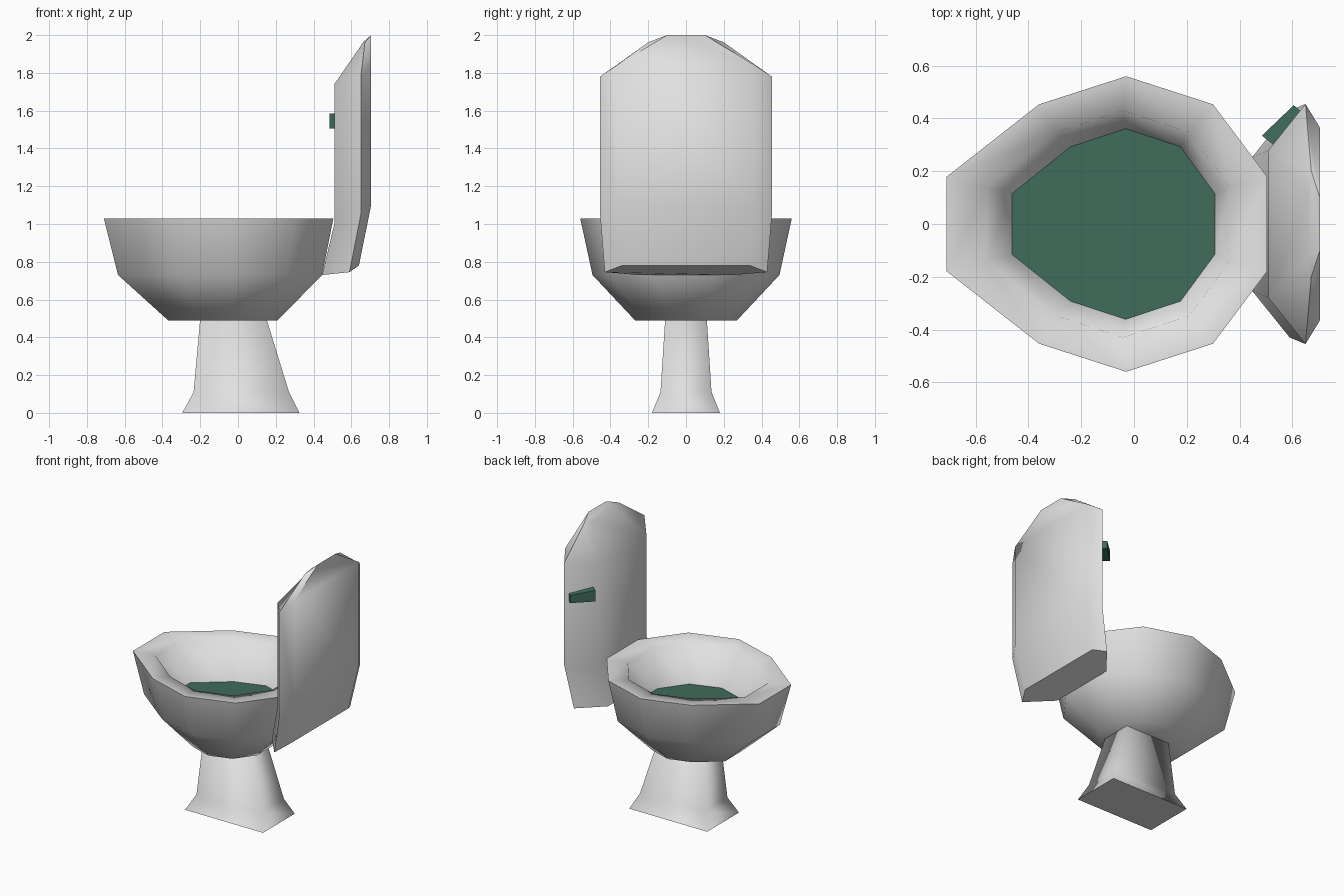
import bpy, bmesh, math

if "Cube" in bpy.data.objects:
    bpy.data.objects.remove(bpy.data.objects["Cube"])


def material(name, rgb):
    m = bpy.data.materials.new(name)
    m.diffuse_color = (*rgb, 1)
    m.use_nodes = True
    m.node_tree.nodes["Principled BSDF"].inputs["Base Color"].default_value = m.diffuse_color
    return m


WHITE = material("porcelain white", (0.75, 0.75, 0.75))
GREEN = material("dark green", (0.05, 0.15, 0.105))


def loft(name, rings, mat, smooth=None, caps=(True, True)):
    """Skin a list of equal-length point rings."""
    bm = bmesh.new()
    vs = [[bm.verts.new(p) for p in r] for r in rings]
    n = len(rings[0])
    for a, b in zip(vs, vs[1:]):
        for i in range(n):
            j = (i + 1) % n
            bm.faces.new((a[i], a[j], b[j], b[i]))
    if caps[0]:
        bm.faces.new(vs[0][::-1])
    if caps[1]:
        bm.faces.new(vs[-1])
    bmesh.ops.recalc_face_normals(bm, faces=bm.faces)
    me = bpy.data.meshes.new(name)
    bm.to_mesh(me)
    bm.free()
    me.materials.append(mat)
    ob = bpy.data.objects.new(name, me)
    bpy.context.collection.objects.link(ob)
    if smooth:
        bpy.ops.object.select_all(action='DESELECT')
        ob.select_set(True)
        bpy.context.view_layer.objects.active = ob
        bpy.ops.object.shade_smooth_by_angle(angle=math.radians(smooth))
    return ob


def mirrored(half):
    """Close a half ring (y > 0) by mirroring it across y = 0."""
    return half + [(x, -y, z) for x, y, z in reversed(half)]


def egg(x0, x1, hy, z):
    """Ten-sided egg-shaped ring."""
    shape = [(0, .32), (.288, .81), (.56, 1), (.831, .81), (1, .32)]
    return mirrored([(x0 + t * (x1 - x0), hy * f, z) for t, f in shape])


def rect(x0, x1, hy, z):
    return mirrored([(x0, hy, z), (x1, hy, z)])


# bowl: outside up to the rim, then down the inside
loft("bowl", [egg(-.37, .21, .27, .49), egg(-.635, .445, .495, .73),
              egg(-.71, .505, .56, 1.03), egg(-.56, .365, .43, 1.02),
              egg(-.46, .305, .36, .75), egg(-.33, .20, .25, .6)], WHITE, 75)

# water surface
loft("water", [egg(-.465, .308, .363, .755)], GREEN, caps=(False, True))

# pedestal
loft("pedestal", [rect(-.295, .325, .18, 0), rect(-.235, .27, .135, .11),
                  rect(-.20, .15, .11, .50)], WHITE, 95)

# tank: six-sided section (front, side, back) with a sloping roof
loft("tank", [mirrored(h) for h in (
    [(.445, .25, .73), (.59, .43, .745), (.64, .34, .78)],
    [(.51, .28, 1.0), (.65, .455, 1.05), (.705, .365, 1.10)],
    [(.51, .28, 1.74), (.65, .455, 1.78), (.705, .365, 1.84)],
    [(.665, .12, 1.965), (.672, .20, 1.962), (.705, .10, 2.0)])], WHITE, 60)

# flush handle on the angled side of the tank
loft("flush_handle", [
    [(.485, .335, 1.505), (.535, .295, 1.505), (.535, .295, 1.585), (.485, .335, 1.585)],
    [(.605, .45, 1.505), (.635, .425, 1.505), (.635, .425, 1.56), (.605, .45, 1.56)]], GREEN)
